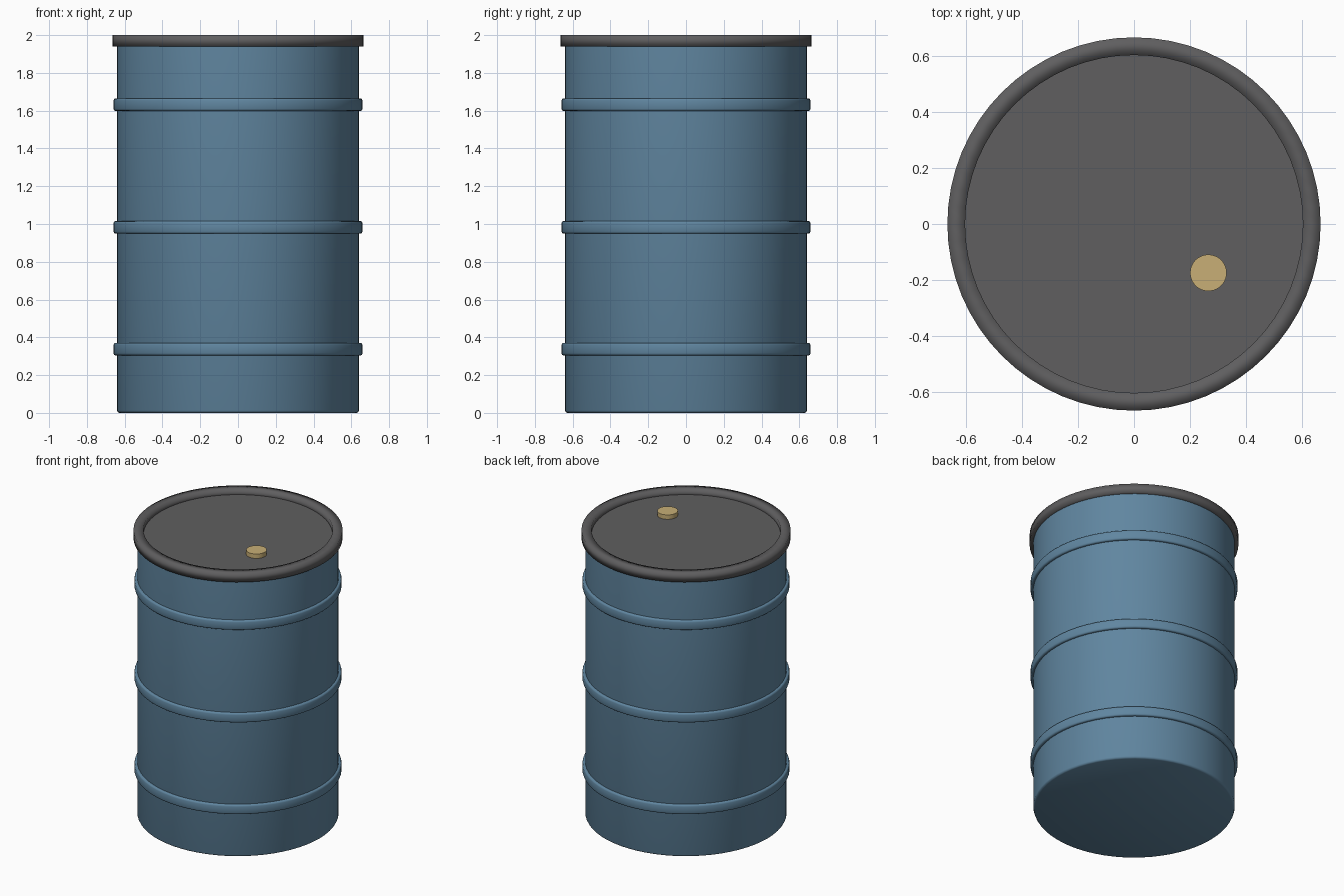
import bpy
import bmesh
import math

cube = bpy.data.objects.get("Cube")
if cube:
    bpy.data.objects.remove(cube, do_unlink=True)

SEGMENTS = 64


def material(name, rgb, roughness=0.6):
    mat = bpy.data.materials.new(name)
    mat.use_nodes = True
    color = (*rgb, 1.0)
    mat.diffuse_color = color
    bsdf = mat.node_tree.nodes["Principled BSDF"]
    bsdf.inputs["Base Color"].default_value = color
    bsdf.inputs["Roughness"].default_value = roughness
    return mat


def lathe(name, profile, mat, closed=False, angle=35, location=(0, 0, 0)):
    """Revolve (radius, height) points around z."""
    bm = bmesh.new()
    verts = [bm.verts.new((r, 0, z)) for r, z in profile]
    edges = [bm.edges.new(pair) for pair in zip(verts, verts[1:])]
    if closed:
        edges.append(bm.edges.new((verts[-1], verts[0])))
    bmesh.ops.spin(bm, geom=verts + edges, cent=(0, 0, 0), axis=(0, 0, 1),
                   angle=math.tau, steps=SEGMENTS, use_merge=True)
    bmesh.ops.remove_doubles(bm, verts=bm.verts, dist=0.0001)
    bmesh.ops.recalc_face_normals(bm, faces=bm.faces)
    mesh = bpy.data.meshes.new(name)
    bm.to_mesh(mesh)
    bm.free()
    mesh.materials.append(mat)
    obj = bpy.data.objects.new(name, mesh)
    obj.location = location
    bpy.context.collection.objects.link(obj)
    bpy.ops.object.select_all(action="DESELECT")
    obj.select_set(True)
    bpy.context.view_layer.objects.active = obj
    bpy.ops.object.shade_smooth_by_angle(angle=math.radians(angle))
    return obj


blue = material("blue paint", (0.117, 0.238, 0.352))
gray = material("dark gray metal", (0.115, 0.113, 0.116))
brass = material("brass", (0.578, 0.429, 0.181), 0.4)

# Drum shell with a softened bottom edge
lathe("drum_body", [(0, 0), (0.628, 0), (0.637, 0.004), (0.641, 0.013),
                    (0.641, 1.95), (0, 1.95)], blue, angle=50)

# Raised hoops around the shell
hoop = [(0.63, -0.033), (0.65, -0.033), (0.656, -0.03), (0.659, -0.022),
        (0.659, 0.022), (0.656, 0.03), (0.65, 0.033), (0.63, 0.033)]
for level, height in (("lower", 0.338), ("middle", 0.982), ("upper", 1.632)):
    lathe(level + "_hoop", hoop, blue, closed=True, angle=60,
          location=(0, 0, height))

# Recessed lid and its clamping rim
lathe("lid", [(0, 1.94), (0.61, 1.94), (0.61, 1.965), (0, 1.965)], gray)
lathe("lid_rim", [(0.602, 1.94), (0.665, 1.94), (0.665, 2.0), (0.602, 2.0)],
      gray, closed=True, angle=120)

# Bung cap on the lid
lathe("bung_cap", [(0, 0), (0.065, 0), (0.065, 0.036), (0, 0.036)], brass,
      location=(0.265, -0.174, 1.96))
